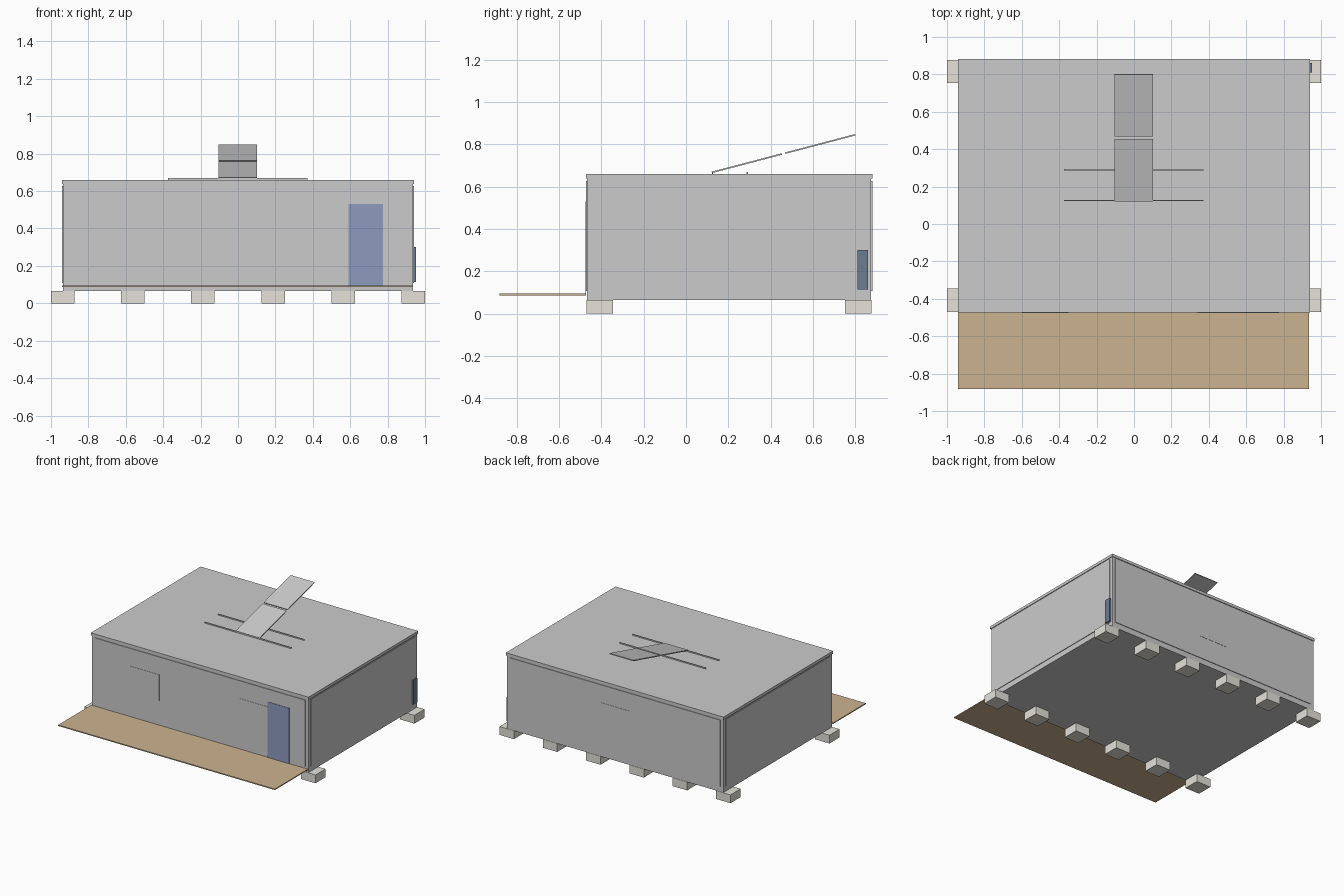
import bpy
from math import radians, sin, cos

if "Cube" in bpy.data.objects:
    bpy.data.objects.remove(bpy.data.objects["Cube"])


def material(name, rgb):
    m = bpy.data.materials.new(name)
    m.diffuse_color = (*rgb, 1)
    m.use_nodes = True
    m.node_tree.nodes["Principled BSDF"].inputs["Base Color"].default_value = m.diffuse_color
    return m


CONCRETE = material("concrete", (0.78, 0.76, 0.70))
WOOD = material("wood", (0.60, 0.45, 0.28))
BLUE = material("door_blue", (0.27, 0.33, 0.52))
SLATE = material("slate", (0.15, 0.20, 0.28))


def box(name, x, y, z, mat=None):
    """Axis-aligned box from (min, max) pairs."""
    bpy.ops.mesh.primitive_cube_add(size=1, location=[(a + b) / 2 for a, b in (x, y, z)])
    o = bpy.context.object
    o.name = name
    o.scale = [b - a for a, b in (x, y, z)]
    bpy.ops.object.transform_apply(location=False, rotation=False, scale=True)
    if mat:
        o.data.materials.append(mat)
    return o


X, Y0, Y1 = 0.936, -0.468, 0.876   # frame faces
T = 0.005                          # cladding thickness
INSET = 0.026

# Foundation blocks, two rows of six
for row, y in (("front", -0.47), ("back", 0.753)):
    for i in range(6):
        cx = -0.9375 + 0.375 * i
        box(f"{row}_foundation_block_{i + 1}", (cx - 0.0625, cx + 0.0625),
            (y, y + 0.125), (0, 0.065), CONCRETE)

# Cabin body, roof and wall cladding
box("floor_slab", (-X, X), (Y0, Y1), (0.065, 0.095), CONCRETE).data.materials.clear()
box("cabin_core", (-X, X), (Y0, Y1), (0.095, 0.64))
box("roof_slab", (-X - 0.006, X + 0.006), (Y0 - 0.006, Y1 + 0.006), (0.638, 0.66))
wx, wy, wz = (-X + INSET, X - INSET), (Y0 + INSET, Y1 - INSET), (0.108, 0.628)
box("front_wall_panel", wx, (Y0 - T, Y0), wz)
box("back_wall_panel", wx, (Y1, Y1 + T), wz)
box("left_wall_panel", (-X - T, -X), wy, wz)
box("right_wall_panel", (X, X + T), wy, wz)

# Windows
f = Y0 - T
for name, x in (("left", -0.475), ("right", 0.465)):
    box(f"front_window_{name}", (x - 0.125, x + 0.125), (f - 0.002, f), (0.285, 0.49))
box("back_window", (-0.125, 0.125), (Y1 + T, Y1 + T + 0.002), (0.285, 0.49))

# Door, deck and side unit
box("door", (0.59, 0.775), (f - 0.003, f), (0.095, 0.53), BLUE)
box("deck", (-0.94, 0.936), (-0.881, f), (0.087, 0.095), WOOD)
box("side_unit", (X, 0.951), (0.81, 0.86), (0.115, 0.302), SLATE)

# Roof rails
for i, y in enumerate((0.125, 0.29)):
    box(f"panel_rail_{i + 1}", (-0.375, 0.372), (y - 0.003, y + 0.003), (0.66, 0.669))

# Two tilted solar panels in a line
A = radians(14.7)
for i in range(2):
    s = 0.172 + 0.358 * i
    p = box(f"solar_panel_{i + 1}", (-0.105, 0.102), (-0.1715, 0.1715), (-0.0035, 0.0035))
    p.location = (-0.0015, 0.122 + s * cos(A), 0.668 + s * sin(A))
    p.rotation_euler.x = A
